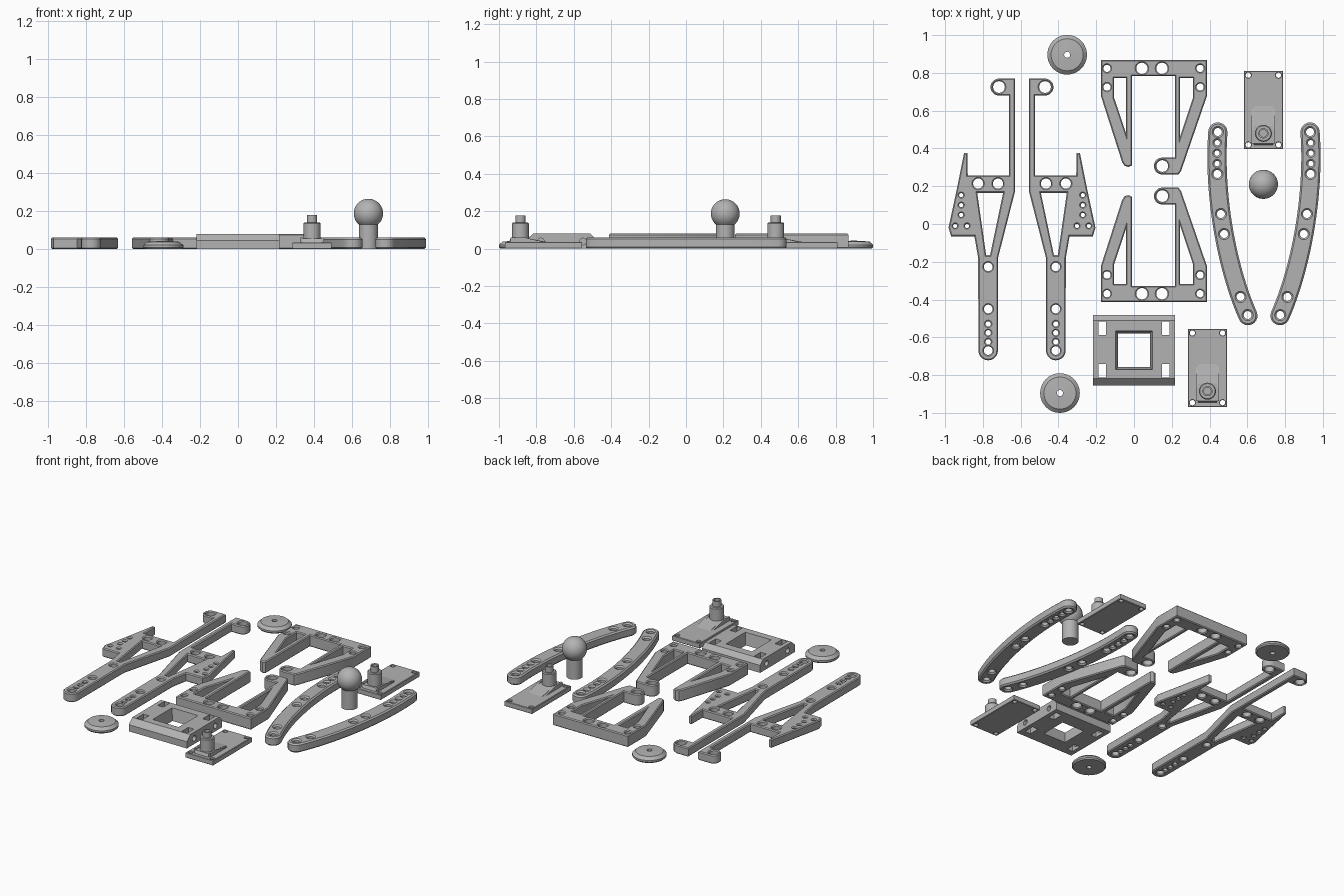
import bpy, bmesh, math
from mathutils import Vector, Matrix
from mathutils.geometry import interpolate_bezier

cube = bpy.data.objects.get("Cube")
if cube:
    bpy.data.objects.remove(cube)

grey = bpy.data.materials.new("plain_grey")
grey.use_nodes = True
grey.diffuse_color = (0.45, 0.45, 0.45, 1)
grey.node_tree.nodes["Principled BSDF"].inputs["Base Color"].default_value = (0.45, 0.45, 0.45, 1)


def add_mesh(name, bm, smooth=True):
    bmesh.ops.recalc_face_normals(bm, faces=bm.faces)
    mesh = bpy.data.meshes.new(name)
    bm.to_mesh(mesh)
    bm.free()
    mesh.materials.clear()
    mesh.materials.append(grey)
    obj = bpy.data.objects.new(name, mesh)
    bpy.context.collection.objects.link(obj)
    if smooth:
        bpy.ops.object.select_all(action='DESELECT')
        obj.select_set(True)
        bpy.context.view_layer.objects.active = obj
        bpy.ops.object.shade_smooth_by_angle(angle=math.radians(25))
    return obj


def arc(x, y, r, start, end, steps=10):
    angles = [math.radians(start + (end - start) * i / steps) for i in range(steps + 1)]
    return [(x + r * math.cos(a), y + r * math.sin(a)) for a in angles]


def ring(x, y, r):
    return arc(x, y, r, 0, 360, 20)[:-1]


def chamfered_shape(name, loops, height, bevel, flip=None):
    """Outline plus hole loops, filled and extruded from the ground with chamfered rims."""
    curve = bpy.data.curves.new(name, 'CURVE')
    curve.dimensions = '2D'
    curve.fill_mode = 'BOTH'
    curve.extrude = height / 2 - bevel
    curve.bevel_depth = bevel
    curve.bevel_resolution = 0
    curve.offset = -bevel
    for loop in loops:
        spline = curve.splines.new('POLY')
        spline.points.add(len(loop) - 1)
        for point, (x, y) in zip(spline.points, loop):
            if flip:
                axis, centre = flip
                x, y = (2 * centre - x, y) if axis == 'x' else (x, 2 * centre - y)
            point.co = (x, y, 0, 1)
        spline.use_cyclic_u = True
    temp = bpy.data.objects.new(name + "_outline", curve)
    bpy.context.collection.objects.link(temp)
    graph = bpy.context.evaluated_depsgraph_get()
    mesh = bpy.data.meshes.new_from_object(temp.evaluated_get(graph))
    bm = bmesh.new()
    bm.from_mesh(mesh)
    bpy.data.objects.remove(temp)
    bpy.data.meshes.remove(mesh)
    bmesh.ops.remove_doubles(bm, verts=bm.verts, dist=0.0002)
    bmesh.ops.translate(bm, verts=bm.verts, vec=(0, 0, height / 2))
    return add_mesh(name, bm)


def lathe(name, profile, x, y, steps=40, closed=False):
    bm = bmesh.new()
    verts = [bm.verts.new((r, 0, z)) for r, z in profile]
    pairs = list(zip(verts, verts[1:])) + ([(verts[-1], verts[0])] if closed else [])
    edges = [bm.edges.new(p) for p in pairs]
    bmesh.ops.spin(bm, geom=verts + edges, cent=(0, 0, 0), axis=(0, 0, 1),
                   angle=math.tau, steps=steps)
    bmesh.ops.remove_doubles(bm, verts=bm.verts, dist=0.0001)
    bmesh.ops.translate(bm, verts=bm.verts, vec=(x, y, 0))
    return add_mesh(name, bm)


def prism(name, section, x0, x1):
    """A y-z section carried along x."""
    bm = bmesh.new()
    face = bm.faces.new([bm.verts.new((x0, y, z)) for y, z in section])
    moved = bmesh.ops.extrude_face_region(bm, geom=[face])["geom"]
    bmesh.ops.translate(bm, verts=[v for v in moved if isinstance(v, bmesh.types.BMVert)],
                        vec=(x1 - x0, 0, 0))
    return add_mesh(name, bm, False)


def cone_cutter(matrix, r1, r2, depth, sides):
    bm = bmesh.new()
    bmesh.ops.create_cone(bm, cap_ends=True, segments=sides, radius1=r1, radius2=r2,
                          depth=depth, matrix=matrix)
    return add_mesh("cutter", bm, False)


def cut(obj, cutters):
    for cutter in cutters:
        cutter.hide_render = True
        mod = obj.modifiers.new("cut", 'BOOLEAN')
        mod.operation, mod.object, mod.solver = 'DIFFERENCE', cutter, 'EXACT'
    graph = bpy.context.evaluated_depsgraph_get()
    mesh = bpy.data.meshes.new_from_object(obj.evaluated_get(graph))
    obj.modifiers.clear()
    obj.data = mesh
    for cutter in cutters:
        bpy.data.objects.remove(cutter)


# Long hooked arms with a side paddle
stem = -0.772
arm = ([(-0.825, -0.18), (-0.845, -0.065), (-0.968, -0.065), (-0.982, -0.02), (-0.937, 0.19),
        (-0.9, 0.375), (-0.882, 0.375), (-0.88, 0.258), (-0.662, 0.258), (-0.662, 0.68)]
       + arc(-0.715, 0.725, 0.045, 270, 90)
       + [(-0.63, 0.77), (-0.63, 0.172), (-0.72, -0.18)]
       + arc(stem, -0.67, 0.052, 0, -180))
arm_holes = [[(-0.83, 0.165), (-0.693, 0.165), (-0.762, -0.165), (-0.783, -0.165)],
             ring(-0.715, 0.725, 0.031)]
arm_holes += [ring(x, 0.214, 0.027) for x in (-0.825, -0.72)]
arm_holes += [ring(stem, y, 0.023) for y in (-0.227, -0.45, -0.67)]
arm_holes += [ring(stem, y, 0.014) for y in (-0.529, -0.576, -0.624)]
arm_holes += [ring(x, y, 0.011) for x, y in
              ((-0.915, 0.153), (-0.915, 0.1), (-0.915, 0.048), (-0.884, -0.01), (-0.947, -0.01))]
for name, flip in (("right_hooked_arm", None), ("left_hooked_arm", ('x', -0.593))):
    chamfered_shape(name, [arm] + arm_holes, 0.06, 0.006, flip)

# Two-legged brackets, one leg ending in a hook
bracket = ([(-0.175, 0.868), (0.386, 0.868), (0.386, 0.677), (0.249, 0.28), (0.235, 0.262)]
           + arc(0.15, 0.307, 0.045, 270, 90)
           + [(0.217, 0.352), (0.217, 0.783), (-0.01, 0.783), (-0.01, 0.31), (-0.03, 0.302),
              (-0.05, 0.308), (-0.063, 0.328), (-0.175, 0.677)])
bracket_holes = [[(-0.105, 0.773), (-0.042, 0.773), (-0.042, 0.48), (-0.105, 0.667)],
                 [(0.243, 0.773), (0.312, 0.773), (0.312, 0.667), (0.243, 0.46)],
                 ring(0.15, 0.307, 0.031)]
bracket_holes += [ring(x, 0.824, 0.03) for x in (0.042, 0.148)]
bracket_holes += [ring(x, y, 0.019) for x in (-0.143, 0.35) for y in (0.824, 0.725)]
for name, flip in (("back_bracket", None), ("front_bracket", ('y', 0.2275))):
    chamfered_shape(name, [bracket] + bracket_holes, 0.08, 0.006, flip)

# Curved links
path = interpolate_bezier(Vector((0.444, 0.487)), Vector((0.42, 0.16)),
                          Vector((0.49, -0.23)), Vector((0.603, -0.485)), 24)
sides = [[], []]
for i, p in enumerate(path):
    along = (path[min(i + 1, 23)] - path[max(i - 1, 0)]).normalized()
    normal = Vector((-along.y, along.x)) * 0.051
    sides[0].append(tuple(p + normal))
    sides[1].append(tuple(p - normal))
tilt = math.degrees(math.atan2(*reversed(path[-1] - path[-2])))
link = (sides[0] + arc(*path[-1], 0.051, tilt + 90, tilt - 90)[1:-1] + sides[1][::-1]
        + arc(*path[0], 0.051, 180, 0)[1:-1])
link_holes = []
for y in (0.487, 0.43, 0.375, 0.32, 0.265, 0.053, -0.053, -0.386, -0.482):
    nearest = sorted(path, key=lambda p: abs(p.y - y))[:2]
    a, b = nearest
    x = a.x + (b.x - a.x) * (y - a.y) / (b.y - a.y)
    link_holes.append(ring(x, y, 0.014 if 0.3 < y < 0.45 else 0.021))
for name, flip in (("right_curved_link", None), ("left_curved_link", ('x', 0.688))):
    chamfered_shape(name, [link] + link_holes, 0.06, 0.009, flip)

# Discs with a centre hole
for name, x, y in (("back_disc", -0.354, 0.896), ("front_disc", -0.392, -0.895)):
    lathe(name, [(0.016, 0), (0.098, 0), (0.105, 0.008), (0.105, 0.02), (0.085, 0.038),
                 (0.016, 0.042)], x, y, closed=True)

# Ball on a post
ball = [(0, 0), (0.05, 0), (0.05, 0.128)]
ball += [(0.077 * math.cos(a), 0.187 + 0.077 * math.sin(a))
         for a in (math.radians(-50 + 10 * i) for i in range(15))]
lathe("ball_post", ball[:-1] + [(0, 0.264)], 0.685, 0.21)

# Peg plates: base, sloping rib and hollow peg
for label, cx, cy in (("back", 0.685, 0.48), ("front", 0.389, -0.885)):
    y0, y1 = cy - 0.083, cy + 0.33
    base = [(cx - 0.103, y0), (cx + 0.103, y0), (cx + 0.103, y1), (cx - 0.103, y1)]
    holes = [ring(cx + s * 0.08, y, 0.014) for s in (-1, 1) for y in (y0 + 0.022, y1 - 0.022)]
    chamfered_shape(label + "_peg_plate", [base] + holes, 0.035, 0.003)
    prism(label + "_peg_rib", [(y0 + 0.02, 0.03), (y0 + 0.03, 0.055), (cy + 0.04, 0.055),
                               (cy + 0.15, 0.034), (cy + 0.15, 0.03)], cx - 0.05, cx + 0.05)
    for s in (-1, 1):
        x = cx + s * 0.056
        prism(label + "_peg_gusset", [(y0 + 0.03, 0.03), (y0 + 0.03, 0.06), (cy + 0.02, 0.06),
                                      (cy + 0.15, 0.03)], x - 0.006, x + 0.006)
    lathe(label + "_peg", [(0, 0.03), (0.045, 0.03), (0.045, 0.134), (0.04, 0.14), (0.027, 0.14),
                           (0.027, 0.178), (0.019, 0.178), (0.019, 0.14), (0, 0.14)], cx, cy, 24)

# Square mounting frame with a tapered window, four slots and end bolt holes
mx, my = 0.0, -0.668
frame = prism("mounting_frame", [(my - 0.187, 0), (my - 0.187, 0.045), (my - 0.15, 0.08),
                                 (my + 0.157, 0.08), (my + 0.187, 0.05), (my + 0.187, 0)],
              -0.217, 0.217)
quarter = Matrix.Rotation(math.pi / 4, 4, 'Z')


def box_matrix(x, y, z, sx, sy):
    return Matrix.Translation((x, y, z)) @ Matrix.Diagonal((sx, sy, 1, 1)) @ quarter


root = math.sqrt(0.5)
cutters = [cone_cutter(box_matrix(mx, my, 0.04, 0.164, 0.174), 1 / root / 2, 1.2 / root / 2, 0.1, 4)]
for s in (-1, 1):
    for y in (my + 0.117, my - 0.108):
        cutters.append(cone_cutter(box_matrix(s * 0.168, y, 0.04, 0.042, 0.072),
                                   root, root, 0.2, 4))
        turn = Matrix.Translation((s * 0.217, y, 0.038)) @ Matrix.Rotation(math.pi / 2, 4, 'Y')
        cutters.append(cone_cutter(turn, 0.018, 0.018, 0.06, 16))
cut(frame, cutters)
